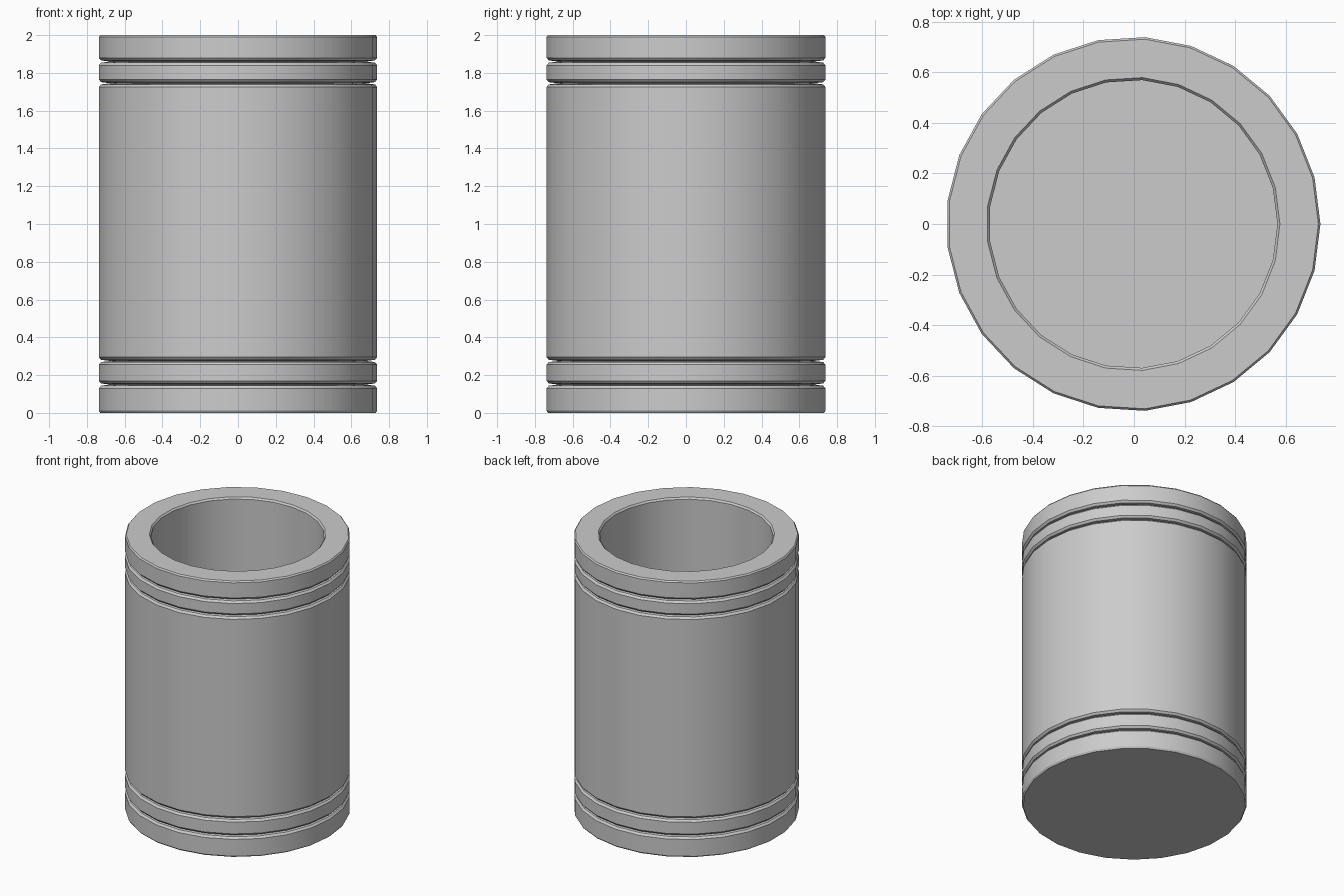
import bpy, bmesh
from math import pi
from mathutils import Vector, Matrix

if "Cube" in bpy.data.objects:
    bpy.data.objects.remove(bpy.data.objects["Cube"])

SIDES = 25
R, R_IN = 0.74, 0.57
GROOVE_R, HALF, LIP = 0.68, 0.02, 0.012
FLOOR = 0.16


def groove(z):
    # bevelled lips running into a narrow V
    return [(R, z - HALF), (R - LIP, z - HALF + 0.014), (GROOVE_R, z),
            (R - LIP, z + HALF - 0.014), (R, z + HALF)]


# Half section: underside, grooved outer wall, rim, bore
profile = [(0, 0), (R - 0.008, 0), (R, 0.012)]
for z in (0.15, 0.275, 1.745, 1.86):
    profile += groove(z)
profile += [(R, 1.99), (R - 0.008, 2.0), (R_IN + 0.01, 2.0),
            (R_IN, 1.988), (R_IN, FLOOR), (0, FLOOR)]

# Spin the section into a closed-bottom cup
bm = bmesh.new()
verts = [bm.verts.new((r, 0, z)) for r, z in profile]
edges = [bm.edges.new(pair) for pair in zip(verts, verts[1:])]
bmesh.ops.spin(bm, geom=verts + edges, cent=(0, 0, 0), axis=(0, 0, 1),
               angle=2 * pi, steps=SIDES, use_duplicate=False)
bmesh.ops.remove_doubles(bm, verts=bm.verts, dist=0.0005)
bmesh.ops.recalc_face_normals(bm, faces=bm.faces)

# Centre the odd-sided outline
xs = [v.co.x for v in bm.verts]
bmesh.ops.translate(bm, verts=bm.verts, vec=(-(max(xs) + min(xs)) / 2, 0, 0))

mesh = bpy.data.meshes.new("grooved_cup")
bm.to_mesh(mesh)
bm.free()
cup = bpy.data.objects.new("grooved_cup", mesh)
bpy.context.collection.objects.link(cup)
bpy.context.view_layer.objects.active = cup
cup.select_set(True)
bpy.ops.object.shade_smooth_by_angle(angle=pi / 6)
